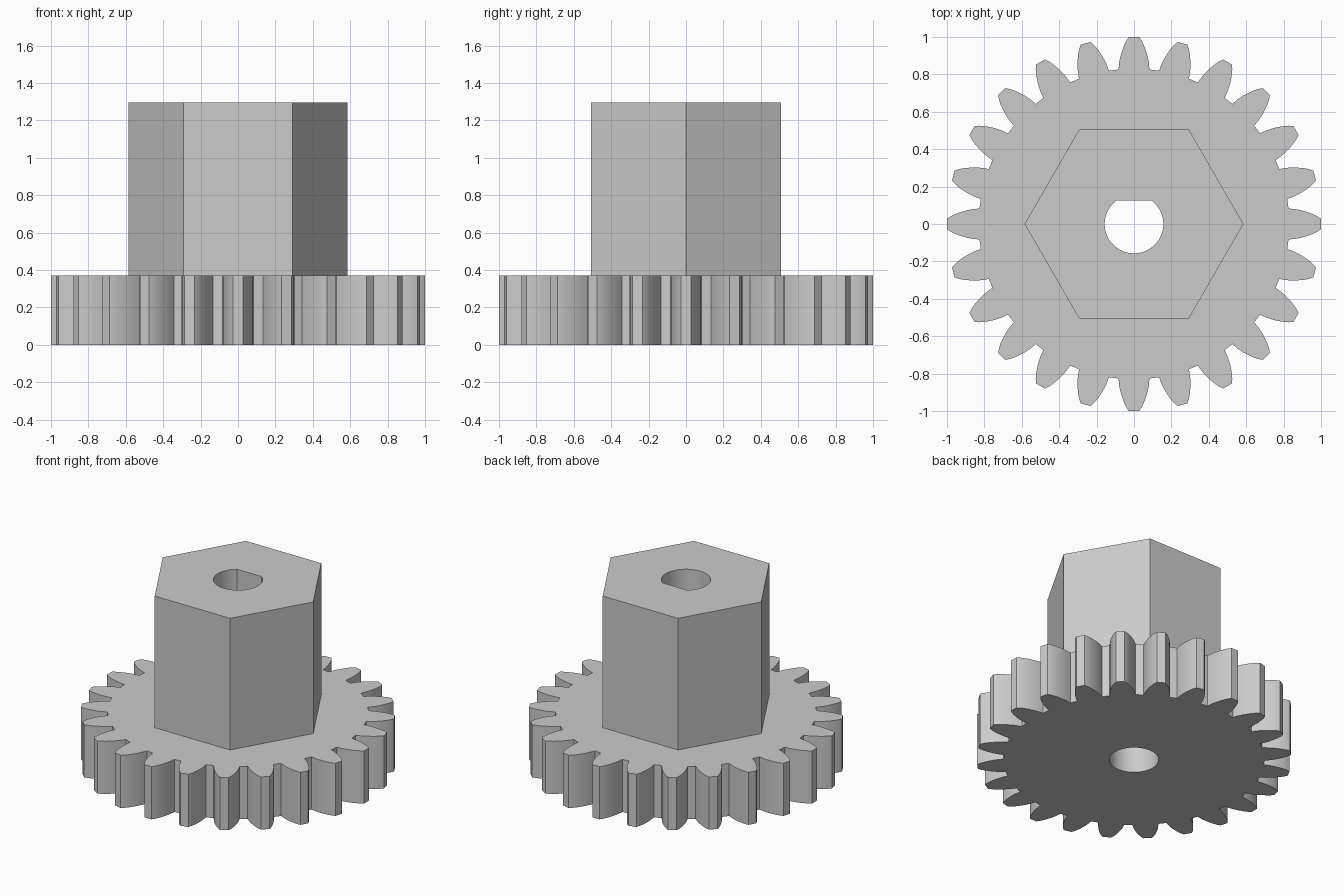
import bpy
import bmesh
from math import cos, sin, pi, asin, sqrt

if "Cube" in bpy.data.objects:
    bpy.data.objects.remove(bpy.data.objects["Cube"], do_unlink=True)

GEAR_TOP, HUB_TOP = 0.37, 1.295
TEETH = 24
BORE, FLAT_Y = 0.157, 0.125

grey = bpy.data.materials.new("light grey")
grey.use_nodes = True
grey.diffuse_color = (0.6, 0.6, 0.6, 1)
grey.node_tree.nodes["Principled BSDF"].inputs["Base Color"].default_value = (0.6, 0.6, 0.6, 1)


def prism(name, outline, z0, z1):
    """Extrude a counter-clockwise outline from z0 to z1."""
    bm = bmesh.new()
    base = bm.faces.new([bm.verts.new((x, y, z0)) for x, y in outline])
    top = bmesh.ops.extrude_face_region(bm, geom=[base], use_keep_orig=True)
    verts = [v for v in top["geom"] if isinstance(v, bmesh.types.BMVert)]
    bmesh.ops.translate(bm, verts=verts, vec=(0, 0, z1 - z0))
    bmesh.ops.recalc_face_normals(bm, faces=bm.faces)
    mesh = bpy.data.meshes.new(name)
    bm.to_mesh(mesh)
    bm.free()
    mesh.materials.append(grey)
    ob = bpy.data.objects.new(name, mesh)
    bpy.context.collection.objects.link(ob)
    return ob


def cut(ob, cutter):
    """Subtract the cutter from the part, then discard it."""
    cutter.hide_render = True
    mod = ob.modifiers.new("bore", "BOOLEAN")
    mod.operation, mod.solver, mod.object = "DIFFERENCE", "EXACT", cutter
    bpy.ops.object.select_all(action="DESELECT")
    ob.select_set(True)
    bpy.context.view_layer.objects.active = ob
    bpy.ops.object.modifier_apply(modifier=mod.name)
    bpy.data.objects.remove(cutter, do_unlink=True)
    bpy.ops.object.shade_smooth_by_angle(angle=pi / 9)


def circle(radius, count, start=0.0, sweep=2 * pi, closed=True):
    steps = count if closed else count - 1
    angles = [start + sweep * i / steps for i in range(count)]
    return [(radius * cos(a), radius * sin(a)) for a in angles]


# Toothed wheel: half a tooth as (half width, distance from centre), mirrored
flank = [(0.083, 0.826), (0.079, 0.865), (0.073, 0.895), (0.064, 0.925),
         (0.053, 0.955), (0.041, 0.98), (0.027, 1.0)]
tooth = [(r, -w) for w, r in flank] + [(r, w) for w, r in reversed(flank)]
wheel = []
for i in range(TEETH):
    c, s = cos(2 * pi * i / TEETH), sin(2 * pi * i / TEETH)
    wheel += [(x * c - y * s, x * s + y * c) for x, y in tooth]
gear = prism("gear_wheel", wheel, 0, GEAR_TOP)
cut(gear, prism("round_cutter", circle(BORE, 64), -0.1, GEAR_TOP + 0.1))

# Hexagonal hub with a D-shaped bore
hub = prism("hex_hub", circle(0.585, 6), GEAR_TOP, HUB_TOP)
end = asin(FLAT_Y / BORE)
d_shape = circle(BORE, 52, pi - end, pi + 2 * end, closed=False)
cut(hub, prism("d_cutter", d_shape, GEAR_TOP - 0.1, HUB_TOP + 0.1))
